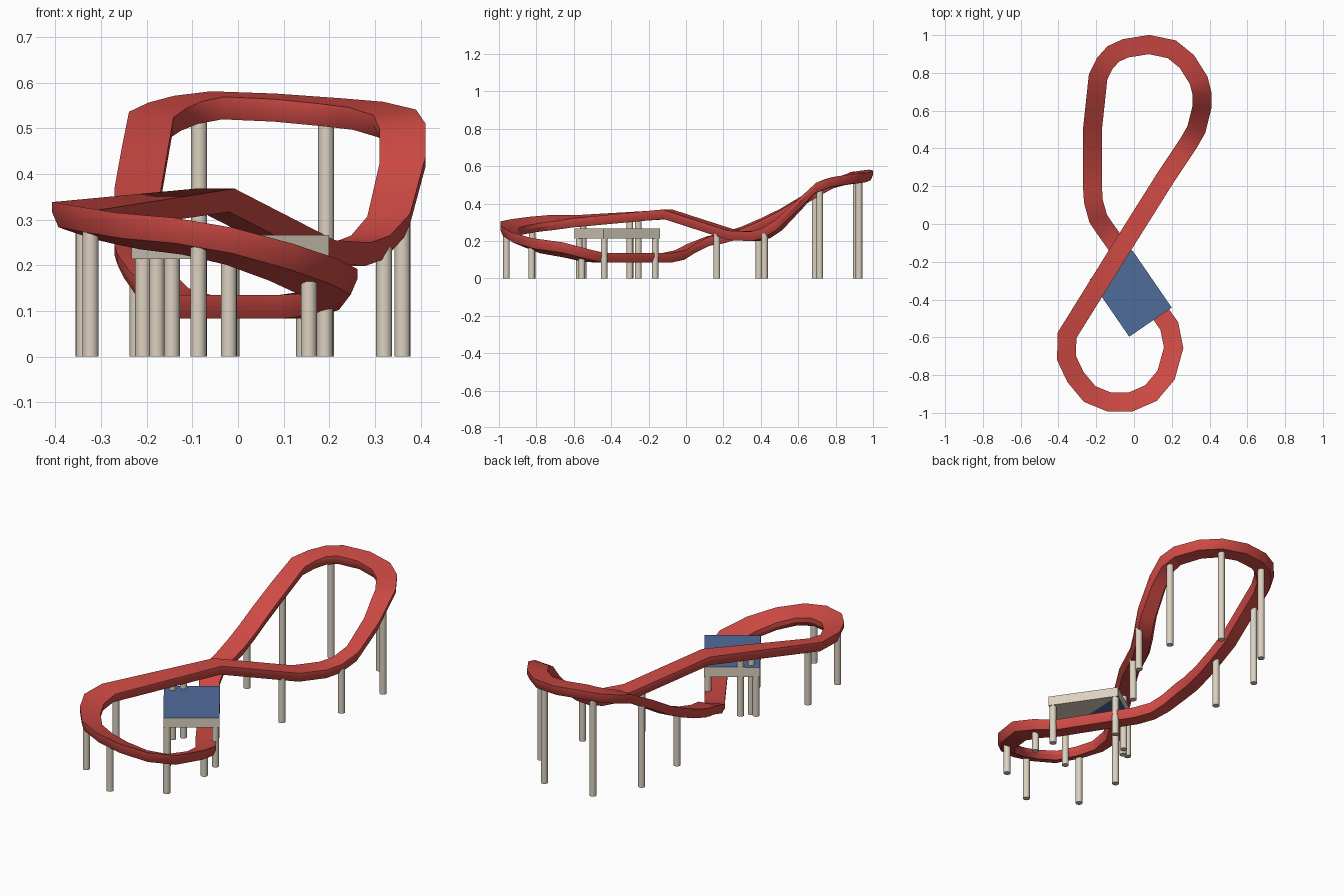
import bpy
import bmesh
from math import sin, radians
from mathutils import Vector, Matrix

default_cube = bpy.data.objects.get("Cube")
if default_cube:
    bpy.data.objects.remove(default_cube, do_unlink=True)


def make_material(name, colour):
    material = bpy.data.materials.new(name)
    material.use_nodes = True
    material.diffuse_color = (*colour, 1)
    shader = material.node_tree.nodes["Principled BSDF"]
    shader.inputs["Base Color"].default_value = (*colour, 1)
    shader.inputs["Roughness"].default_value = 0.8
    return material


red = make_material("track red", (0.62, 0.068, 0.058))
blue = make_material("roof blue", (0.08, 0.15, 0.33))
stone = make_material("stone", (0.72, 0.64, 0.53))


def finish(name, mesh_builder, materials, smooth=False):
    """Turn a bmesh into a named object with its materials."""
    mesh = bpy.data.meshes.new(name)
    mesh_builder.to_mesh(mesh)
    mesh_builder.free()
    for material in materials:
        mesh.materials.append(material)
    part = bpy.data.objects.new(name, mesh)
    bpy.context.collection.objects.link(part)
    if smooth:
        bpy.ops.object.select_all(action="DESELECT")
        part.select_set(True)
        bpy.context.view_layer.objects.active = part
        bpy.ops.object.shade_smooth_by_angle(angle=radians(30))


# Centre line of the track's top: x, y, height
upper_loop = [
    (-.22, .2, .24), (-.22, .3, .272), (-.22, .4, .315), (-.22, .5, .365),
    (-.205, .64, .45), (-.19, .78, .53), (-.155, .85, .55), (-.11, .9, .565),
    (-.045, .93, .575), (.08, .95, .57), (.2, .925, .56), (.28, .86, .552),
    (.343, .76, .535), (.36, .69, .505), (.36, .62, .43), (.33, .5, .31),
]
crossing = [(.29, .43, .265), (.25, .37, .25), (.17, .25, .255), (-.05, -.1, .368)]
lower_loop = [
    (-.355, -.59, .33), (-.357, -.71, .322), (-.31, -.81, .312),
    (-.235, -.9, .298), (-.13, -.943, .287), (-.02, -.943, .265),
    (.09, -.895, .23), (.17, -.8, .198), (.21, -.655, .175), (.187, -.54, .147),
]
station_run = [(.13, -.46, .135), (-.1, -.1, .135), (-.15, -.03, .15),
               (-.19, .03, .185), (-.215, .12, .225)]

# Each stretch has its own banking; a positive angle raises the left rail
stretches = [(upper_loop, 7), (crossing, 0), (lower_loop, -20), (station_run, 0)]
path, banks = [], []
for points, bank in stretches:
    for index, point in enumerate(points):
        at_end = index in (0, len(points) - 1)
        path.append(Vector(point))
        banks.append(radians(bank * (0.5 if at_end else 1)))

# Hull section: flat top, upright sides, narrowing to the underside
section = [(-.05, 0), (.05, 0), (.05, -.022), (.036, -.051), (-.036, -.051), (-.05, -.022)]


def flat_direction(start, end):
    step = end - start
    step.z = 0
    return step.normalized()


# Track: sweep the section round the closed path with mitred joints
bm = bmesh.new()
rings = []
for index, point in enumerate(path):
    arriving = flat_direction(path[index - 1], point)
    leaving = flat_direction(point, path[(index + 1) % len(path)])
    heading = (arriving + leaving).normalized()
    mitre = 1 / max(heading.dot(leaving), 0.7)
    across = Vector((-heading.y * mitre, heading.x * mitre, sin(banks[index])))
    upward = Vector((0, 0, 1))
    rings.append([bm.verts.new(point + across * a + upward * b) for a, b in section])
for index, ring in enumerate(rings):
    following = rings[(index + 1) % len(rings)]
    for corner in range(len(section)):
        after = (corner + 1) % len(section)
        bm.faces.new((ring[corner], ring[after], following[after], following[corner]))
bmesh.ops.recalc_face_normals(bm, faces=bm.faces)
finish("track", bm, [red], smooth=True)

# Station roof: stone slab with a blue top and half of the underside blue
bm = bmesh.new()
placement = (Matrix.Translation((-.017, -.368, .24))
             @ Matrix.Rotation(radians(34.5), 4, "Z")
             @ Matrix.Diagonal((.273, .368, .052, 1)))
bmesh.ops.create_cube(bm, size=1)
underside = [face for face in bm.faces if face.normal.z < -0.5][0]
diagonal = [v for v in underside.verts if v.co.x * v.co.y > 0]
bmesh.ops.connect_verts(bm, verts=diagonal)
for face in bm.faces:
    right_half = face.normal.z < -0.5 and face.calc_center_median().x < 0
    face.material_index = 1 if face.normal.z > 0.5 or right_half else 0
bmesh.ops.transform(bm, matrix=placement, verts=bm.verts)
finish("station_roof", bm, [stone, blue])


def add_post(name, x, y, height):
    builder = bmesh.new()
    bmesh.ops.create_cone(builder, cap_ends=True, segments=16, radius1=.0175,
                          radius2=.0175, depth=height,
                          matrix=Matrix.Translation((x, y, height / 2)))
    finish(name, builder, [stone], smooth=True)


# Posts under the track
track_posts = [
    (-.22, .69, .44), (-.085, .91, .53), (.193, .925, .52), (.36, .715, .47),
    (.32, .42, .24), (.145, .165, .25), (-.22, .39, .28),
    (-.145, -.255, .31), (-.178, -.3, .31), (-.338, -.55, .3), (-.323, -.823, .28),
    (-.087, -.96, .25), (.155, -.825, .17), (.19, -.557, .13),
]
for number, (x, y, height) in enumerate(track_posts):
    add_post(f"track_post_{number}", x, y, height)

# Posts under the station roof, one near each corner
for x_side in (-1, 1):
    for y_side in (-1, 1):
        spot = placement @ Vector((x_side * .43, y_side * .45, 0))
        end = "back" if y_side > 0 else "front"
        hand = "left" if x_side > 0 else "right"
        add_post(f"roof_post_{end}_{hand}", spot.x, spot.y, .23)
